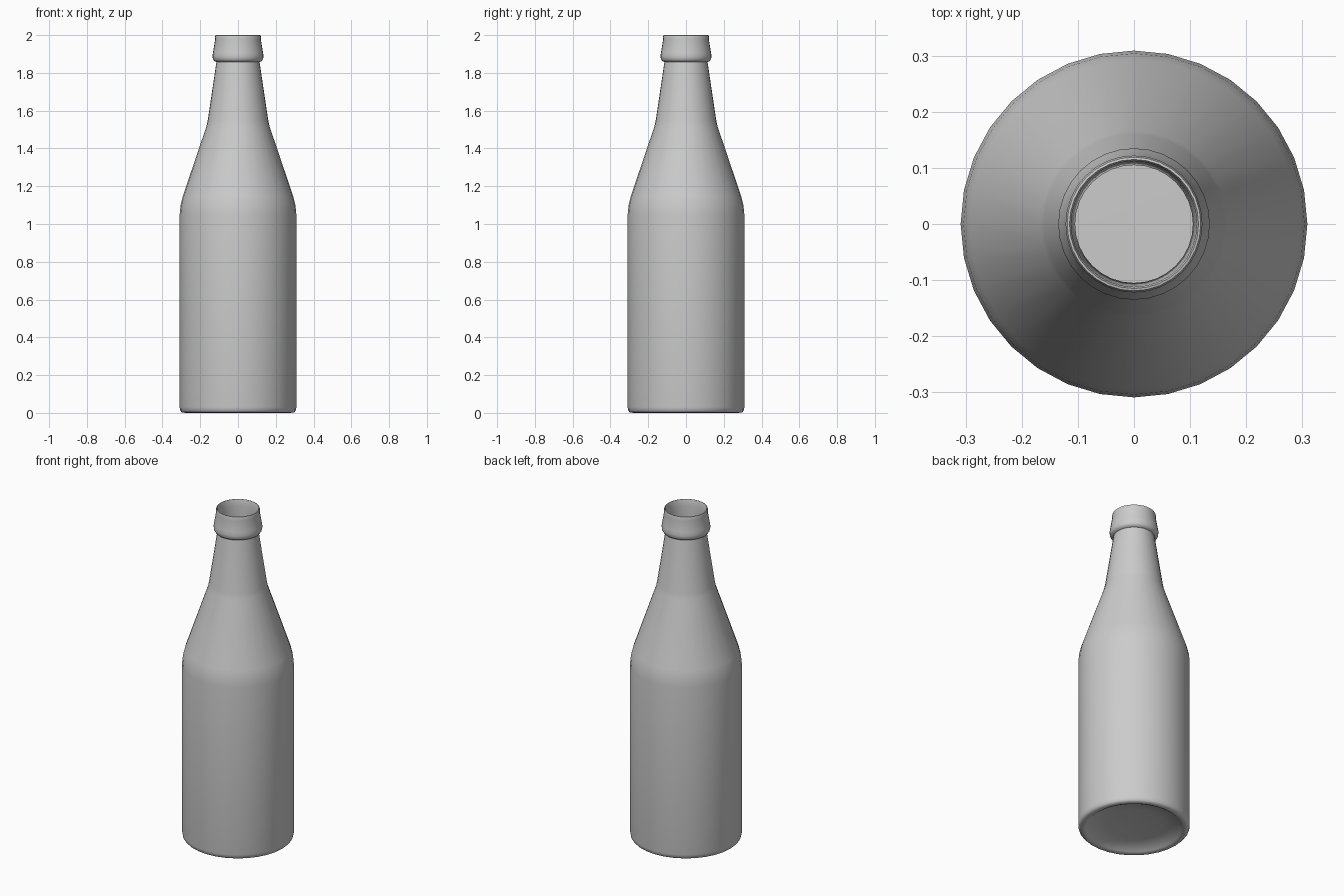
import bpy, bmesh, math

if "Cube" in bpy.data.objects:
    bpy.data.objects.remove(bpy.data.objects["Cube"])

SIDES = 32

# Half profile (radius, height): punt centre, foot, body, neck, collar, rim, inner wall
profile = [
    (0, 0.035), (0.16, 0.03), (0.25, 0.018), (0.265, 0.006), (0.28, 0.0),
    (0.298, 0.003), (0.306, 0.012), (0.309, 0.03),
    (0.309, 1.05), (0.304, 1.10), (0.293, 1.145),
    (0.166, 1.52), (0.160, 1.55), (0.114, 1.858),
    (0.126, 1.862), (0.133, 1.873), (0.135, 1.89), (0.132, 1.91),
    (0.121, 1.975), (0.122, 1.99), (0.119, 1.999), (0.115, 2.0),
    (0.112, 1.992), (0.111, 1.96), (0.105, 1.858),
    (0.150, 1.55), (0.156, 1.52), (0.283, 1.145), (0.294, 1.10), (0.298, 1.05),
    (0.298, 0.06), (0.285, 0.045), (0, 0.05),
]


def lathe(name, points, sides):
    """Revolve a half profile around z, closing it at points on the axis."""
    bm = bmesh.new()
    rings = []
    for r, z in points:
        count = sides if r > 0 else 1
        rings.append([bm.verts.new((r * math.cos(math.tau * i / sides),
                                    r * math.sin(math.tau * i / sides), z))
                      for i in range(count)])
    for a, b in zip(rings, rings[1:]):
        for i in range(sides):
            j = (i + 1) % sides
            if len(a) == 1:
                bm.faces.new((a[0], b[j], b[i]))
            elif len(b) == 1:
                bm.faces.new((a[i], a[j], b[0]))
            else:
                bm.faces.new((a[i], a[j], b[j], b[i]))
    bmesh.ops.recalc_face_normals(bm, faces=bm.faces)
    mesh = bpy.data.meshes.new(name)
    bm.to_mesh(mesh)
    bm.free()
    obj = bpy.data.objects.new(name, mesh)
    bpy.context.collection.objects.link(obj)
    return obj


# Hollow glass bottle
bottle = lathe("bottle", profile, SIDES)
bpy.context.view_layer.objects.active = bottle
bottle.select_set(True)
bpy.ops.object.shade_smooth_by_angle(angle=math.radians(50))
